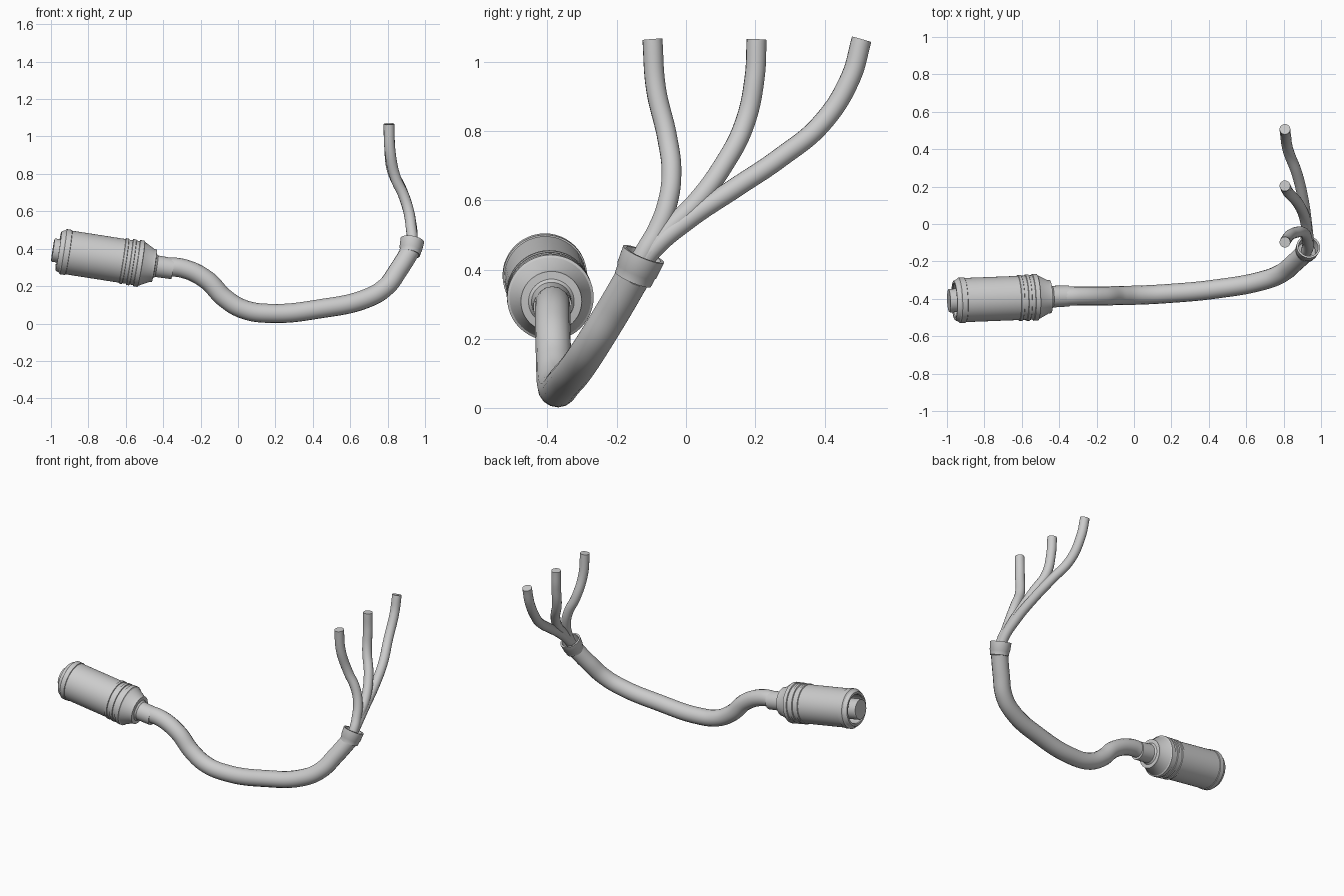
import bpy, bmesh, math
from mathutils import Vector

cube = bpy.data.objects.get("Cube")
if cube:
    bpy.data.objects.remove(cube, do_unlink=True)

grey = bpy.data.materials.new("light grey")
grey.use_nodes = True
grey.diffuse_color = (0.6, 0.6, 0.6, 1)
grey.node_tree.nodes["Principled BSDF"].inputs["Base Color"].default_value = (0.6, 0.6, 0.6, 1)


def activate(obj):
    bpy.ops.object.select_all(action="DESELECT")
    obj.select_set(True)
    bpy.context.view_layer.objects.active = obj


def lathe(name, start, end, profile, sides=48):
    """Spin (distance, radius) points about the axis from start to end."""
    start, end = Vector(start), Vector(end)
    turn = (end - start).to_track_quat("Z", "Y")
    bm = bmesh.new()
    verts = [bm.verts.new((r, 0, t)) for t, r in profile]
    edges = [bm.edges.new(pair) for pair in zip(verts, verts[1:])]
    bmesh.ops.spin(bm, geom=verts + edges, cent=(0, 0, 0), axis=(0, 0, 1),
                   angle=math.tau, steps=sides, use_duplicate=False)
    bmesh.ops.remove_doubles(bm, verts=bm.verts, dist=0.0002)
    bmesh.ops.recalc_face_normals(bm, faces=bm.faces)
    mesh = bpy.data.meshes.new(name)
    bm.to_mesh(mesh)
    bm.free()
    obj = bpy.data.objects.new(name, mesh)
    bpy.context.collection.objects.link(obj)
    obj.location = start
    obj.rotation_mode = "QUATERNION"
    obj.rotation_quaternion = turn
    mesh.materials.append(grey)
    activate(obj)
    bpy.ops.object.shade_smooth_by_angle(angle=math.radians(30))
    return obj


def tube(name, points, radius):
    """Sweep a round, capped tube smoothly through the points."""
    curve = bpy.data.curves.new(name, "CURVE")
    curve.dimensions = "3D"
    curve.bevel_depth = radius
    curve.bevel_resolution = 6
    curve.resolution_u = 10
    curve.use_fill_caps = True
    spline = curve.splines.new("BEZIER")
    spline.bezier_points.add(len(points) - 1)
    for bp, co in zip(spline.bezier_points, points):
        bp.co = co
        bp.handle_left_type = bp.handle_right_type = "AUTO"
    curve.materials.append(grey)
    obj = bpy.data.objects.new(name, curve)
    bpy.context.collection.objects.link(obj)
    activate(obj)
    bpy.ops.object.convert(target="MESH")
    bpy.ops.object.shade_smooth_by_angle(angle=math.radians(40))


# Connector: recessed mouth, ribbed barrel, tapered shoulder and neck
PLUG_START, PLUG_END = (-0.99, -0.41, 0.393), (-0.35, -0.385, 0.293)
lathe("connector_pin", PLUG_START, PLUG_END,
      [(0, 0), (0, 0.06), (0.005, 0.063), (0.12, 0.063)])
lathe("connector_body", PLUG_START, PLUG_END, [
    (0.11, 0), (0.11, 0.088), (0.035, 0.088), (0.03, 0.092), (0.03, 0.104),
    (0.036, 0.109), (0.05, 0.114), (0.056, 0.122), (0.085, 0.122),
    (0.087, 0.118), (0.375, 0.118), (0.377, 0.123), (0.392, 0.123),
    (0.394, 0.118), (0.414, 0.118), (0.416, 0.124), (0.432, 0.124),
    (0.434, 0.119), (0.452, 0.119), (0.454, 0.125), (0.478, 0.125),
    (0.482, 0.118), (0.535, 0.09), (0.55, 0.088), (0.552, 0.066),
    (0.562, 0.058), (0.65, 0.056), (0.65, 0.04)])

# Main hose
tube("hose", [
    (-0.40, -0.387, 0.301), (-0.30, -0.385, 0.296), (-0.17, -0.385, 0.235),
    (-0.07, -0.382, 0.135), (0.03, -0.38, 0.076), (0.18, -0.372, 0.054),
    (0.435, -0.348, 0.078), (0.69, -0.302, 0.135), (0.79, -0.263, 0.195),
    (0.86, -0.205, 0.29), (0.92, -0.15, 0.385)], 0.051)

# Flared hollow sleeve where the hose splits
lathe("split_sleeve", (0.918, -0.153, 0.372), (0.932, -0.123, 0.443),
      [(0, 0.045), (0, 0.056), (0.025, 0.058), (0.03, 0.061), (0.08, 0.064),
       (0.08, 0.053), (0.02, 0.048)])


# Three branches share one sideways bend and fan out in depth
BEND = [(0.38, 0.92), (0.45, 0.932), (0.57, 0.92), (0.65, 0.899), (0.72, 0.872),
        (0.78, 0.842), (0.835, 0.82), (0.96, 0.81), (1.1, 0.806)]


def bend_x(z):
    for (z0, x0), (z1, x1) in zip(BEND, BEND[1:]):
        if z <= z1:
            return x0 + (x1 - x0) * (z - z0) / (z1 - z0)
    return BEND[-1][1]


BRANCHES = {
    "front_branch": [(-0.15, 0.39), (-0.12, 0.45), (-0.085, 0.51), (-0.054, 0.59),
                     (-0.042, 0.68), (-0.054, 0.78), (-0.087, 0.925), (-0.097, 1.065)],
    "middle_branch": [(-0.14, 0.40), (-0.115, 0.44), (-0.054, 0.513), (0.025, 0.59),
                      (0.11, 0.705), (0.17, 0.824), (0.198, 0.954), (0.204, 1.065)],
    "rear_branch": [(-0.14, 0.40), (-0.095, 0.46), (0.01, 0.548), (0.14, 0.635),
                    (0.27, 0.722), (0.393, 0.824), (0.475, 0.954), (0.507, 1.065)],
}
for name, path in BRANCHES.items():
    tube(name, [(bend_x(z), y, z) for y, z in path], 0.029)
